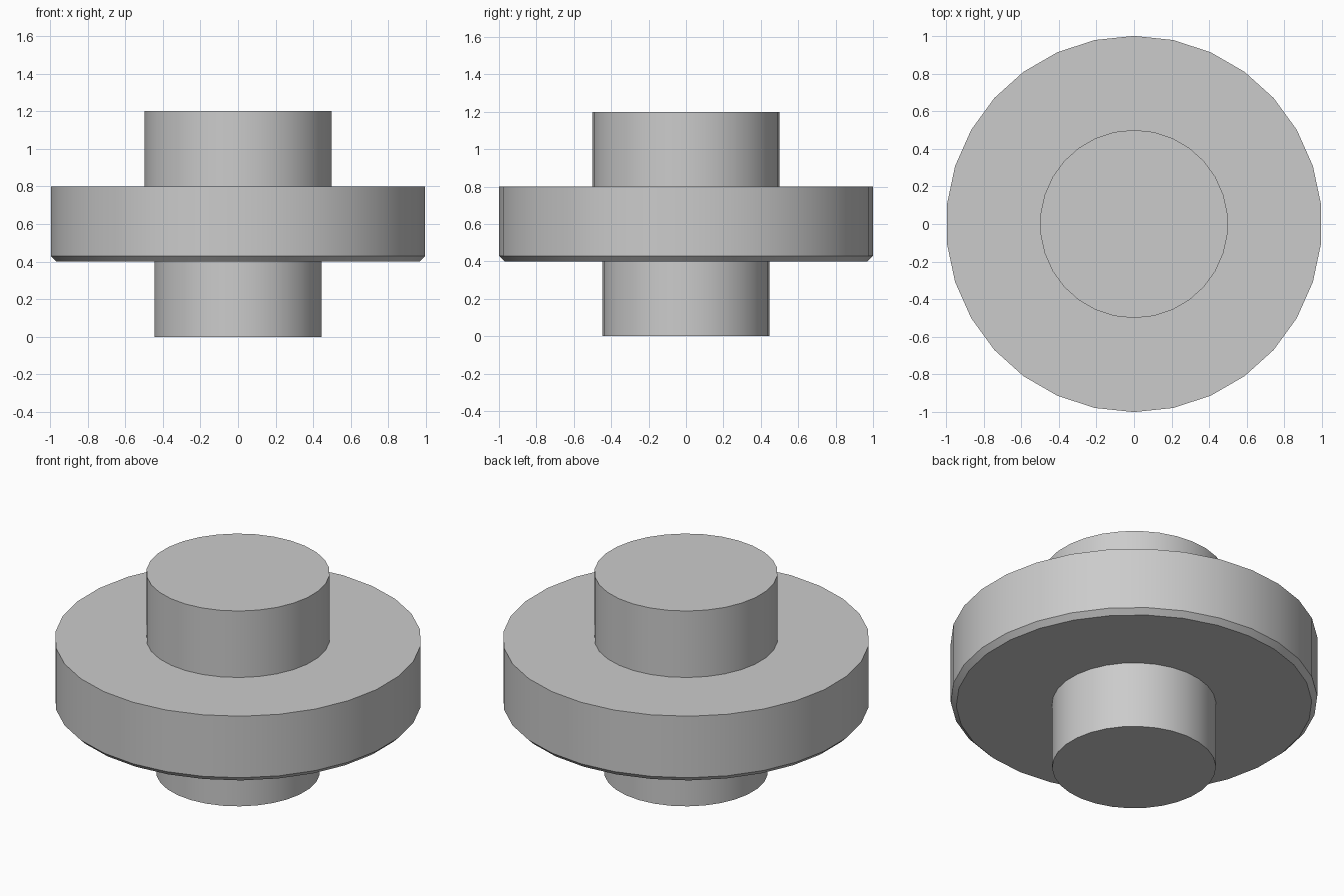
import bpy
import bmesh
from math import sin, cos, tau, radians

default_cube = bpy.data.objects.get("Cube")
if default_cube:
    bpy.data.objects.remove(default_cube, do_unlink=True)

SIDES = 30

# Single grey finish
grey = bpy.data.materials.new("light_grey")
colour = (0.6, 0.6, 0.6, 1.0)
grey.diffuse_color = colour
grey.use_nodes = True
grey.node_tree.nodes["Principled BSDF"].inputs["Base Color"].default_value = colour


def turned_part(name, profile):
    """Revolve a (radius, height) profile, bottom to top, and cap both ends."""
    bm = bmesh.new()
    rings = []
    for radius, z in profile:
        angles = [tau * i / SIDES for i in range(SIDES)]
        rings.append([bm.verts.new((radius * sin(a), radius * cos(a), z)) for a in angles])
    for low, high in zip(rings, rings[1:]):
        for i in range(SIDES):
            j = (i + 1) % SIDES
            bm.faces.new((low[i], low[j], high[j], high[i]))
    bm.faces.new(rings[0])
    bm.faces.new(rings[-1])
    bmesh.ops.recalc_face_normals(bm, faces=bm.faces)
    mesh = bpy.data.meshes.new(name)
    bm.to_mesh(mesh)
    bm.free()
    mesh.materials.append(grey)
    obj = bpy.data.objects.new(name, mesh)
    bpy.context.collection.objects.link(obj)
    return obj


# Lower stem, chamfered flange and upper boss turned as one solid
body = turned_part("flanged_hub", [
    (0.447, 0.0), (0.447, 0.4),
    (0.97, 0.4), (1.0, 0.43), (1.0, 0.8),
    (0.5, 0.8), (0.5, 1.2),
])

# Smooth round walls with crisp rims
bpy.ops.object.select_all(action="DESELECT")
body.select_set(True)
bpy.context.view_layer.objects.active = body
bpy.ops.object.shade_smooth_by_angle(angle=radians(30))
